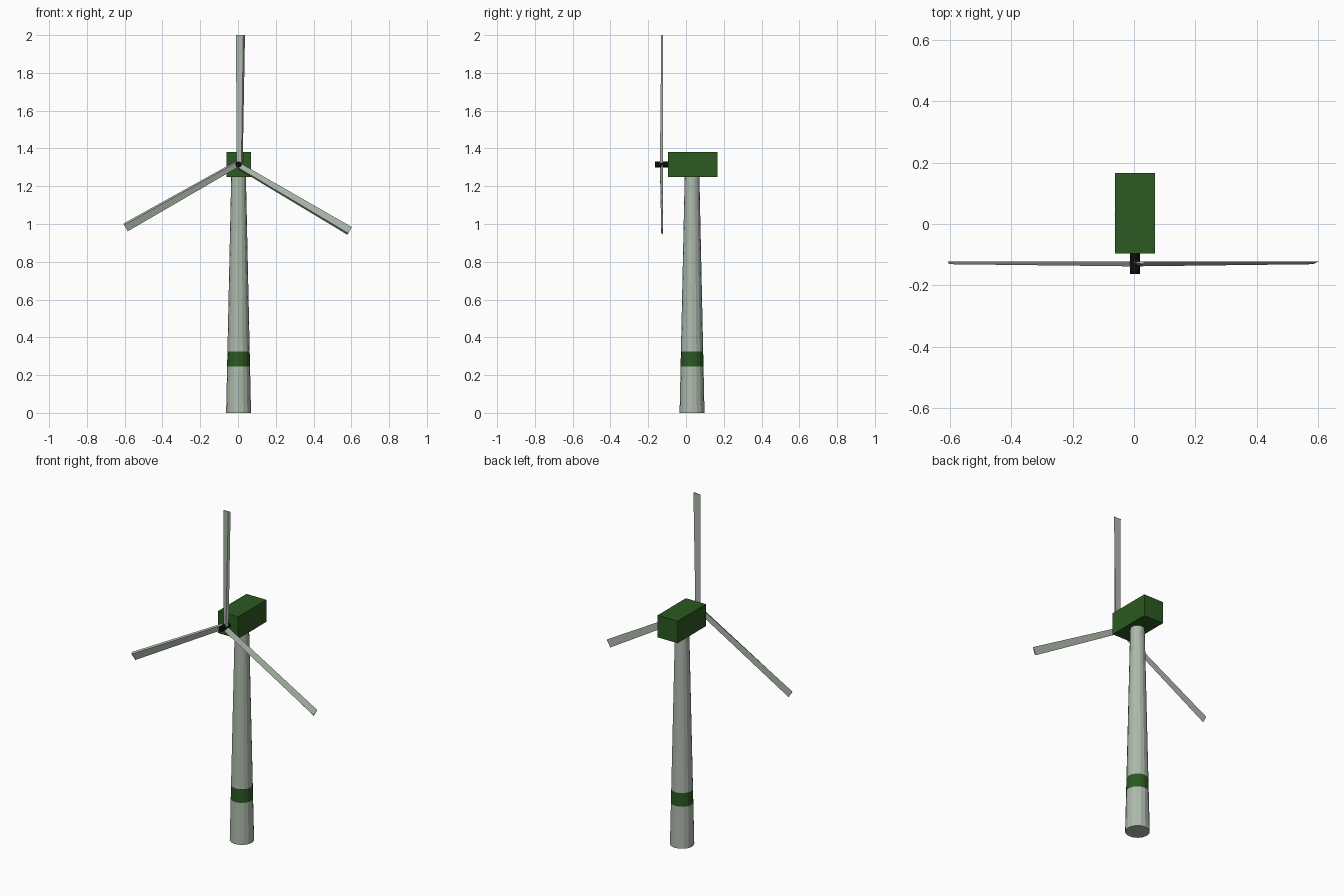
import bpy, bmesh, math
from mathutils import Matrix, Vector

if "Cube" in bpy.data.objects:
    bpy.data.objects.remove(bpy.data.objects["Cube"])

CX, HUB_Z = 0.003, 1.315


def material(name, rgb):
    m = bpy.data.materials.new(name)
    m.diffuse_color = (*rgb, 1)
    m.use_nodes = True
    m.node_tree.nodes["Principled BSDF"].inputs["Base Color"].default_value = m.diffuse_color
    return m


PALE = material("pale_grey_green", (0.42, 0.49, 0.41))
GREEN = material("dark_green", (0.025, 0.1, 0.015))
BLACK = material("black", (0.004, 0.004, 0.004))


def loft(name, rings, mats, bands=()):
    """Skin successive rings of points, cap both ends; bands use material 1."""
    bm = bmesh.new()
    vs = [[bm.verts.new(p) for p in r] for r in rings]
    n = len(vs[0])
    for k, (a, b) in enumerate(zip(vs, vs[1:])):
        for i in range(n):
            j = (i + 1) % n
            f = bm.faces.new((a[i], a[j], b[j], b[i]))
            f.material_index = 1 if k in bands else 0
    bm.faces.new(vs[0][::-1])
    bm.faces.new(vs[-1])
    bmesh.ops.recalc_face_normals(bm, faces=bm.faces)
    me = bpy.data.meshes.new(name)
    bm.to_mesh(me)
    bm.free()
    for m in mats:
        me.materials.append(m)
    ob = bpy.data.objects.new(name, me)
    bpy.context.collection.objects.link(ob)
    return ob


def circle(r, n):
    return [(r * math.cos(2 * math.pi * i / n), r * math.sin(2 * math.pi * i / n)) for i in range(n)]


# Tapered tower with a painted band
heights = (0, 0.245, 0.325, 1.25)
rings = []
for z in heights:
    r = 0.066 + (0.039 - 0.066) * z / 1.25
    rings.append([(CX + x, 0.032 + y, z) for x, y in circle(r, 16)])
loft("tower", rings, [PALE, GREEN], bands=(1,))

# Box housing on top of the tower
box = [(-0.065, 1.25), (0.065, 1.25), (0.065, 1.38), (-0.065, 1.38)]
loft("nacelle", [[(CX + x, y, z) for x, z in box] for y in (-0.096, 0.167)], [GREEN])

# Rotor shaft
loft("hub", [[(CX + x, y, HUB_Z + z) for x, z in circle(0.016, 12)]
             for y in (-0.163, -0.096)], [BLACK])

# Three blades: thin wedge section with a ridge near one edge
root = [(-0.011, -0.123), (0.022, -0.123), (0.015, -0.138)]
tip = [(-0.013, -0.122), (0.034, -0.122), (0.025, -0.131)]
for i in range(3):
    rot = Matrix.Translation((CX, 0, HUB_Z)) @ Matrix.Rotation(math.radians(120 * i), 4, 'Y')
    sections = [[rot @ Vector((x, y, z)) for x, y in sec]
                for sec, z in ((root, 0.008), (tip, 0.685))]
    loft(f"blade_{i + 1}", sections, [PALE])
